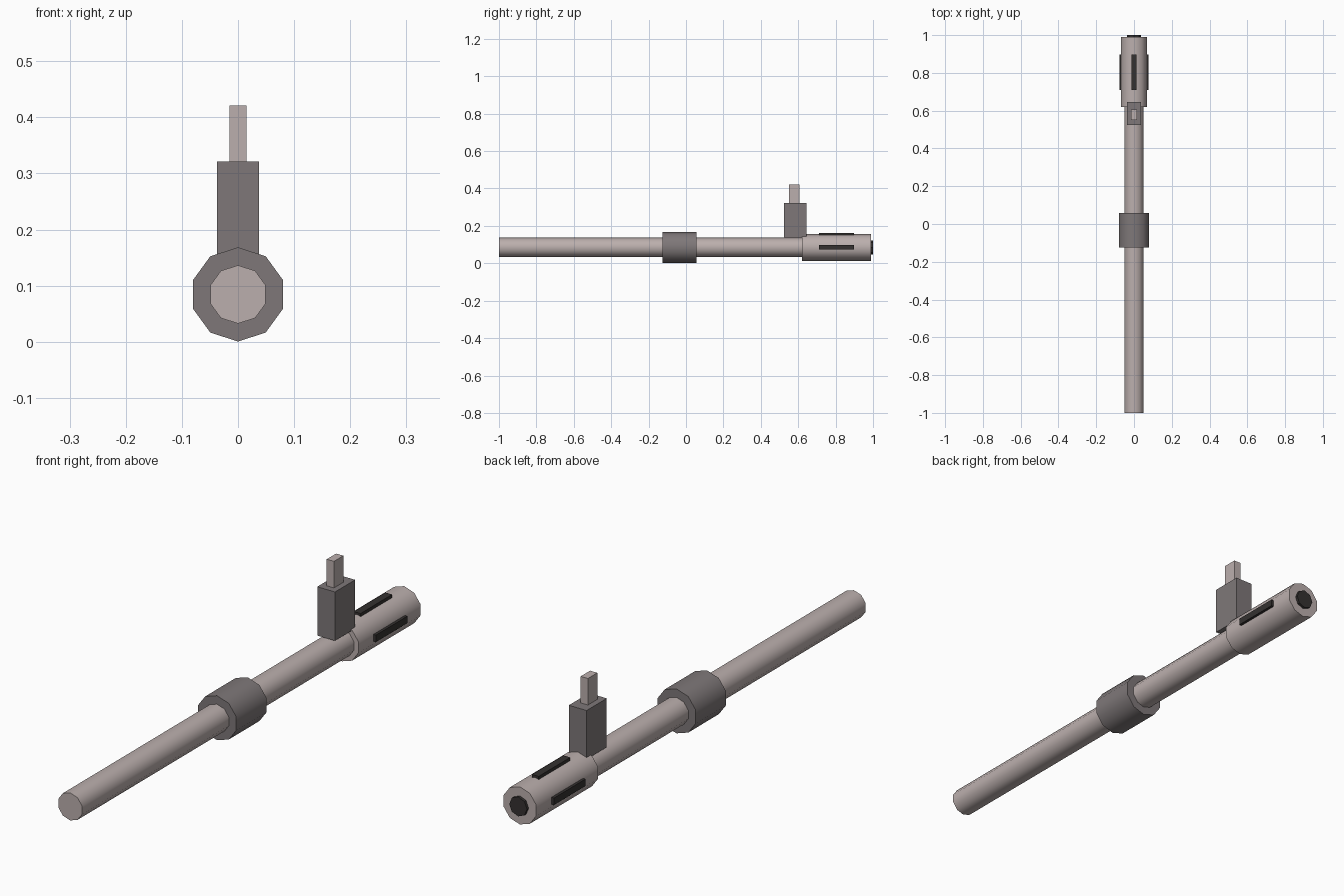
import bpy, math

if "Cube" in bpy.data.objects:
    bpy.data.objects.remove(bpy.data.objects["Cube"])

AXIS_Z = 0.0845  # height of the barrel axis


def material(name, rgb):
    m = bpy.data.materials.new(name)
    m.diffuse_color = (*rgb, 1)
    m.use_nodes = True
    m.node_tree.nodes["Principled BSDF"].inputs["Base Color"].default_value = m.diffuse_color
    return m


STEEL = material("light steel", (0.50, 0.43, 0.42))
GREY = material("dark grey", (0.21, 0.187, 0.19))
BLACK = material("black", (0.035, 0.031, 0.03))


def tube(name, radius, y0, y1, mat, sides=10):
    """Solid prism along y with a corner pointing straight up."""
    bpy.ops.mesh.primitive_cylinder_add(
        vertices=sides, radius=radius, depth=y1 - y0,
        location=(0, (y0 + y1) / 2, AXIS_Z), rotation=(math.pi / 2, 0, 0))
    ob = bpy.context.object
    ob.name = name
    ob.data.materials.append(mat)
    bpy.ops.object.shade_smooth_by_angle(angle=math.radians(40))
    return ob


def box(name, x, y, z, mat):
    """Box from (min, max) ranges."""
    bpy.ops.mesh.primitive_cube_add(
        size=1, location=[(a + b) / 2 for a, b in (x, y, z)])
    ob = bpy.context.object
    ob.name = name
    ob.scale = [b - a for a, b in (x, y, z)]
    bpy.ops.object.transform_apply(location=False, rotation=False, scale=True)
    ob.data.materials.append(mat)
    return ob


# Barrel, collar and muzzle
tube("barrel", 0.052, -1.0, 0.64, STEEL)
tube("collar", 0.084, -0.125, 0.057, GREY)
tube("muzzle_brake", 0.071, 0.62, 0.99, STEEL)
tube("bore", 0.037, 0.97, 1.0, BLACK, sides=8)

# Vent slots on the top and both sides of the muzzle
SLOT_Y = (0.71, 0.898)
box("top_slot", (-0.014, 0.014), SLOT_Y, (0.14, 0.163), BLACK)
for side, label in ((-1, "left"), (1, "right")):
    xs = sorted((side * 0.055, side * 0.078))
    box(label + "_slot", xs, SLOT_Y, (AXIS_Z - 0.012, AXIS_Z + 0.014), BLACK)

# Front sight
box("sight_base", (-0.037, 0.037), (0.525, 0.645), (0.137, 0.321), GREY)
box("sight_post", (-0.015, 0.015), (0.55, 0.606), (0.30, 0.421), STEEL)
